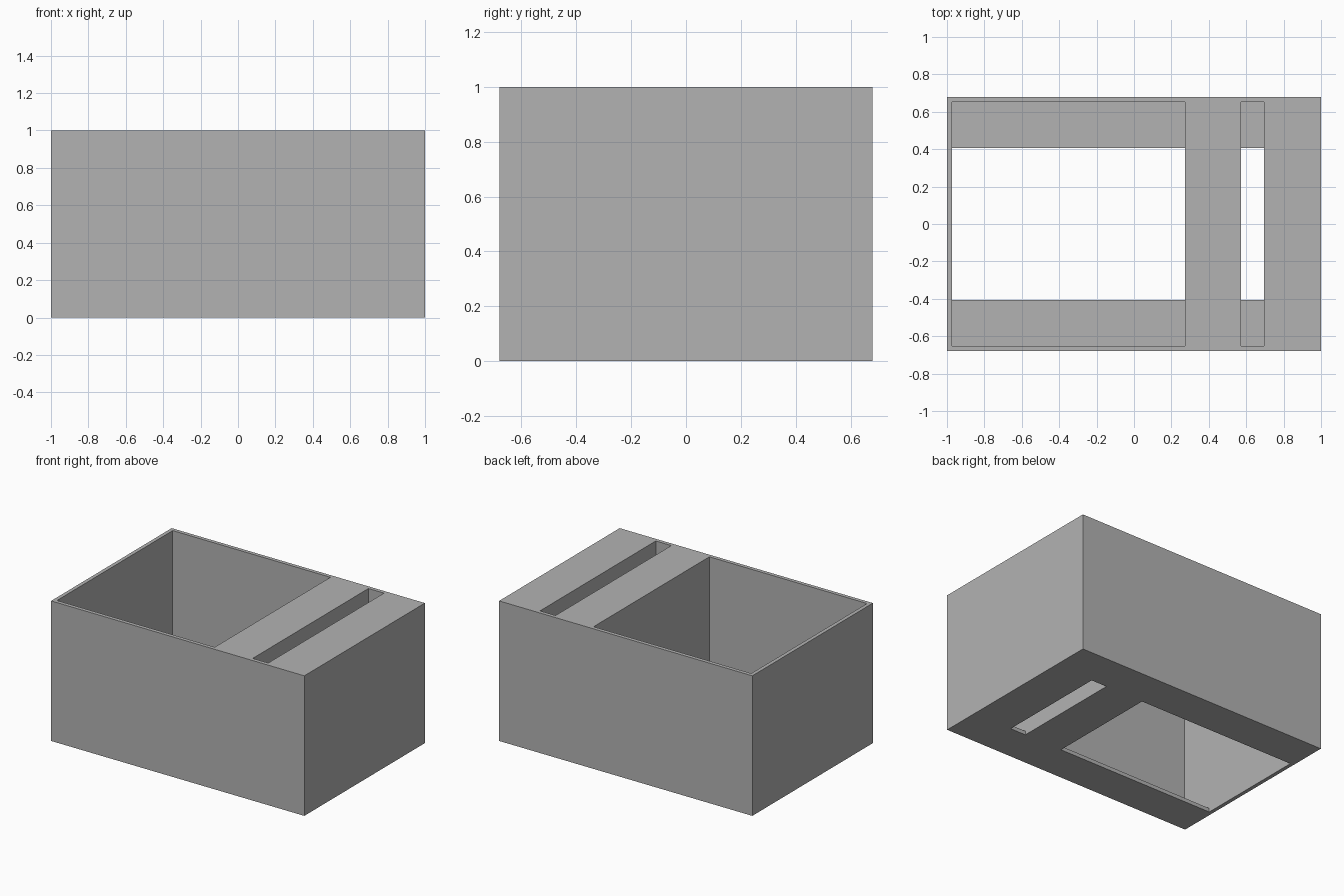
import bpy
import bmesh

if "Cube" in bpy.data.objects:
    bpy.data.objects.remove(bpy.data.objects["Cube"], do_unlink=True)

grey = bpy.data.materials.new("plain grey")
grey.use_nodes = True
colour = (0.45, 0.45, 0.45, 1)
grey.diffuse_color = colour
grey.node_tree.nodes["Principled BSDF"].inputs["Base Color"].default_value = colour

HALF_LENGTH, HALF_DEPTH, HEIGHT = 1.0, 0.68, 1.0
WALL = 0.027
HALF_POCKET = HALF_DEPTH - WALL
HALF_OPENING = 0.406


def prism(name, half_profile, x0, x1):
    """Mirror a (y, z) half profile across y = 0 and extrude it along x."""
    profile = half_profile + [(-y, z) for y, z in reversed(half_profile)]
    bm = bmesh.new()
    face = bm.faces.new([bm.verts.new((x0, y, z)) for y, z in profile])
    extruded = bmesh.ops.extrude_face_region(bm, geom=[face], use_keep_orig=True)
    verts = [v for v in extruded["geom"] if isinstance(v, bmesh.types.BMVert)]
    bmesh.ops.translate(bm, verts=verts, vec=(x1 - x0, 0, 0))
    bmesh.ops.recalc_face_normals(bm, faces=bm.faces)
    mesh = bpy.data.meshes.new(name)
    bm.to_mesh(mesh)
    bm.free()
    mesh.materials.append(grey)
    obj = bpy.data.objects.new(name, mesh)
    bpy.context.collection.objects.link(obj)
    return obj


# Solid block
block = prism("box_body", [(HALF_DEPTH, 0), (HALF_DEPTH, HEIGHT)],
              -HALF_LENGTH, HALF_LENGTH)

# Stepped cutters: wide pocket above, narrower opening through the thin floor
step = [(HALF_OPENING, -0.1), (HALF_OPENING, WALL),
        (HALF_POCKET, WALL), (HALF_POCKET, HEIGHT + 0.1)]
bpy.context.view_layer.objects.active = block
for name, x0, x1 in (("large_pocket", WALL - HALF_LENGTH, 0.273),
                     ("narrow_slot", 0.573, 0.696)):
    cutter = prism(name, step, x0, x1)
    cutter.hide_render = True
    cut = block.modifiers.new(name, "BOOLEAN")
    cut.operation = "DIFFERENCE"
    cut.solver = "EXACT"
    cut.object = cutter
    bpy.ops.object.modifier_apply(modifier=cut.name)
    bpy.data.objects.remove(cutter, do_unlink=True)
